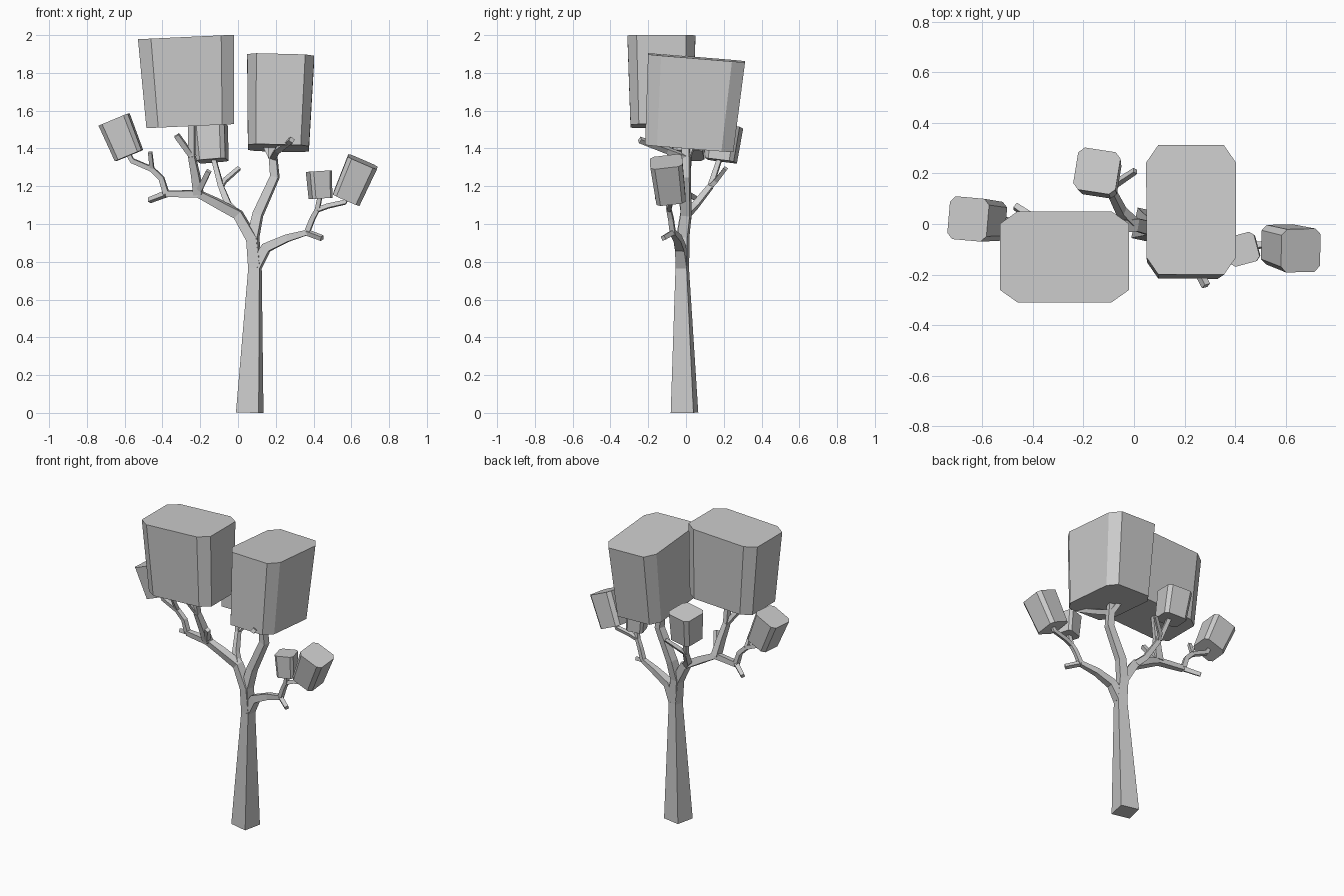
import bpy
import bmesh
import math
from mathutils import Vector, Matrix

if "Cube" in bpy.data.objects:
    bpy.data.objects.remove(bpy.data.objects["Cube"])

# One plain grey for the whole tree
GREY = (0.6, 0.6, 0.6, 1)
material = bpy.data.materials.new("plain_grey")
material.use_nodes = True
material.diffuse_color = GREY
for node in material.node_tree.nodes:
    if node.type == 'BSDF_PRINCIPLED':
        node.inputs["Base Color"].default_value = GREY


def loft(name, rings):
    """Skin a stack of equal rings of points and cap both ends."""
    bm = bmesh.new()
    loops = [[bm.verts.new(point) for point in ring] for ring in rings]
    count = len(loops[0])
    for low, high in zip(loops, loops[1:]):
        for i in range(count):
            j = (i + 1) % count
            bm.faces.new((low[i], low[j], high[j], high[i]))
    bm.faces.new(loops[0][::-1])
    bm.faces.new(loops[-1])
    bmesh.ops.recalc_face_normals(bm, faces=bm.faces)
    mesh = bpy.data.meshes.new(name)
    bm.to_mesh(mesh)
    bm.free()
    mesh.materials.append(material)
    obj = bpy.data.objects.new(name, mesh)
    bpy.context.collection.objects.link(obj)
    return obj


def frame(direction, yaw):
    turn = Vector((0, 0, 1)).rotation_difference(direction).to_matrix()
    return turn @ Matrix.Rotation(math.radians(yaw), 3, 'Z')


def branch(name, start, end, *path, yaw=-12):
    """Square limb along a path, half-width going from start to end."""
    points = [Vector(p) for p in path]
    last = len(points) - 1
    rings = []
    for i, point in enumerate(points):
        direction = points[min(i + 1, last)] - points[max(i - 1, 0)]
        basis = frame(direction, yaw)
        half = start + (end - start) * i / last
        corners = ((-half, -half), (half, -half), (half, half), (-half, half))
        ring = [point + basis @ Vector((x, y, 0)) for x, y in corners]
        for corner in ring:
            corner.z = max(corner.z, 0)
        rings.append(ring)
    return loft(name, rings)


def foliage(name, bottom, top, width, depth, yaw=0):
    """Block with chamfered upright edges, widening towards its top."""
    basis = frame(Vector(top) - Vector(bottom), yaw)
    rings = []
    for centre, scale in ((bottom, 0.91), (top, 1)):
        w, d = width * scale / 2, depth * scale / 2
        a, b = w * 0.73, d * 0.73
        outline = ((-a, -d), (a, -d), (w, -b), (w, b),
                   (a, d), (-a, d), (-w, b), (-w, -b))
        rings.append([Vector(centre) + basis @ Vector((x, y, 0)) for x, y in outline])
    return loft(name, rings)


# Trunk and the limbs that fork from its top
fork = (0.09, -0.02, 0.77)
branch("trunk", 0.0615, 0.03, (0.062, -0.008, 0), fork)

left_bend = (0, 0, 1.05)
left_joint = (-0.21, -0.02, 1.16)
left_tip = (-0.38, 0.01, 1.16)
branch("left_limb", 0.031, 0.016, fork, (0.075, -0.02, 0.92), left_bend,
       (-0.11, -0.01, 1.11), left_joint, left_tip)

centre_joint = (0.195, 0, 1.25)
branch("centre_limb", 0.031, 0.019, fork, (0.08, -0.015, 0.93),
       (0.105, 0, 1.05), centre_joint, (0.18, 0, 1.42))

right_joint = (0.365, -0.07, 0.955)
branch("right_limb", 0.03, 0.014, (0.095, -0.02, 0.78), (0.15, -0.03, 0.875),
       (0.26, -0.045, 0.925), right_joint)

# Twigs on the left limb
left_split = (-0.455, 0.01, 1.29)
branch("left_stub", 0.014, 0.012, left_tip, (-0.47, 0.07, 1.125))
branch("left_riser", 0.015, 0.013, left_tip, (-0.405, 0.01, 1.24), left_split)
branch("left_twig", 0.011, 0.01, left_split, (-0.465, -0.03, 1.38))
branch("left_foliage_twig", 0.013, 0.012, left_split, (-0.56, 0.015, 1.335),
       (-0.585, 0.015, 1.38))

upper_split = (-0.245, -0.08, 1.36)
branch("upper_left_riser", 0.024, 0.017, left_joint, (-0.225, -0.05, 1.26), upper_split)
branch("upper_left_twig", 0.014, 0.014, upper_split, (-0.325, -0.11, 1.47))
branch("upper_left_foliage_twig", 0.016, 0.016, upper_split, (-0.245, -0.1, 1.53))
branch("upper_left_stub", 0.015, 0.013, (-0.21, -0.03, 1.17), (-0.155, -0.1, 1.28))

# Rear twig and its stub
rear_joint = (-0.09, 0.13, 1.2)
branch("rear_riser", 0.02, 0.014, left_bend, (-0.05, 0.05, 1.1), rear_joint)
branch("rear_foliage_twig", 0.014, 0.012, rear_joint, (-0.13, 0.18, 1.35))
branch("rear_stub", 0.013, 0.01, rear_joint, (-0.07, 0.16, 1.23), (0.005, 0.21, 1.295))

# Twigs below the tall right foliage
branch("front_stub", 0.016, 0.013, (0.185, 0, 1.35), (0.21, -0.1, 1.39), (0.285, -0.245, 1.445))
branch("inner_stub", 0.016, 0.014, (0.185, 0, 1.34), (0.14, 0.04, 1.43))

# Twigs on the right limb
right_split = (0.42, -0.09, 1.075)
branch("right_stub", 0.013, 0.012, right_joint, (0.445, -0.12, 0.925))
branch("right_riser", 0.014, 0.012, right_joint, (0.395, -0.08, 1.03), right_split)
branch("right_inner_twig", 0.012, 0.011, right_split, (0.435, -0.1, 1.15))
branch("right_outer_twig", 0.012, 0.011, right_split, (0.475, -0.085, 1.095),
       (0.565, -0.08, 1.115), (0.585, -0.08, 1.16))

# Foliage blocks
foliage("large_left_foliage", (-0.253, -0.13, 1.518), (-0.275, -0.13, 1.99), 0.51, 0.36)
foliage("large_right_foliage", (0.214, 0.017, 1.402), (0.226, 0.056, 1.88), 0.355, 0.515)
foliage("small_left_foliage", (-0.577, 0.015, 1.362), (-0.656, 0.02, 1.553), 0.168, 0.17, -5)
foliage("small_rear_foliage", (-0.135, 0.185, 1.335), (-0.147, 0.21, 1.52), 0.17, 0.17, -9)
foliage("inner_right_foliage", (0.437, -0.1, 1.135), (0.428, -0.1, 1.28), 0.12, 0.12, 15)
foliage("outer_right_foliage", (0.574, -0.08, 1.132), (0.66, -0.105, 1.33), 0.168, 0.172)
